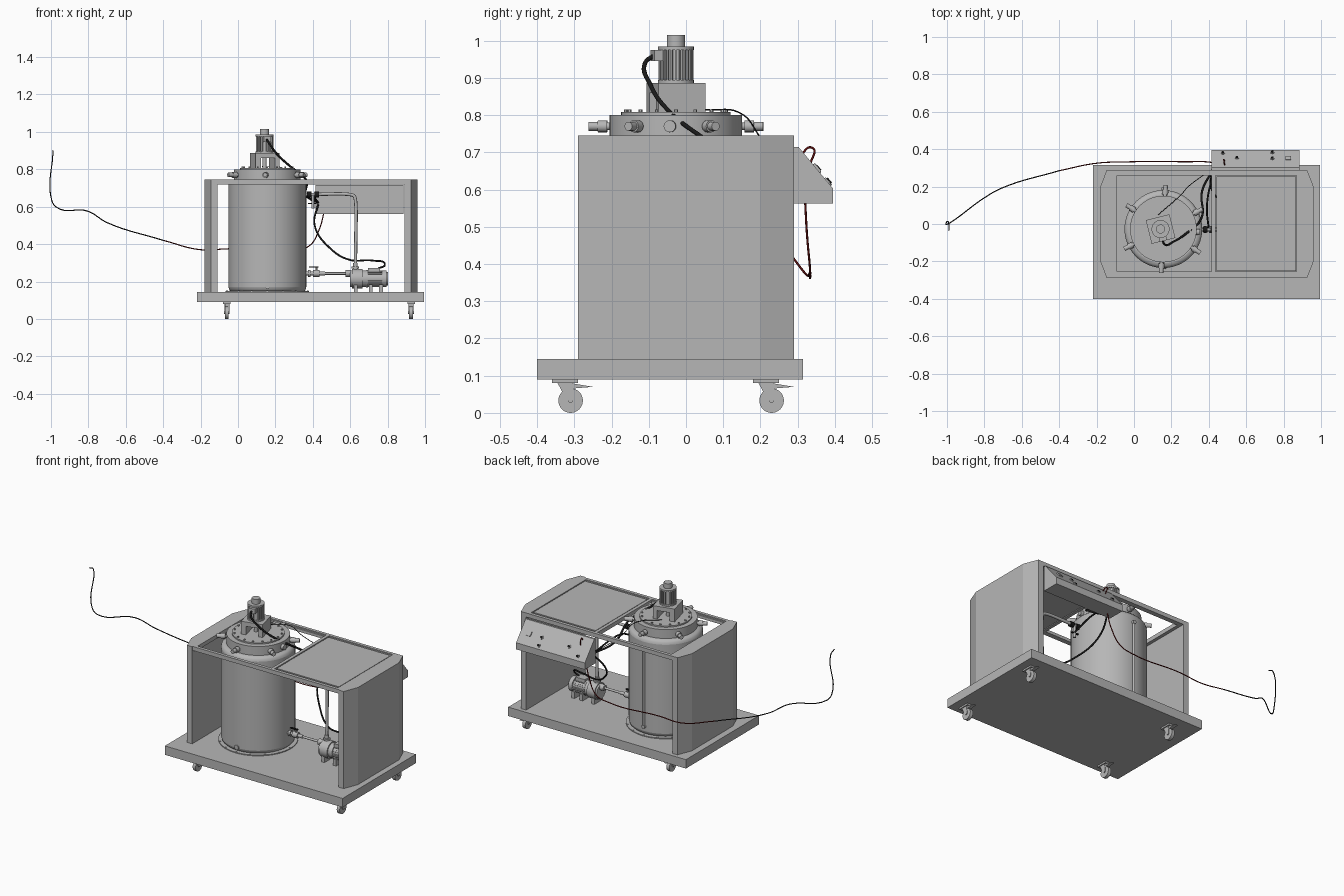
import bpy, bmesh, math
from mathutils import Vector, Matrix

cube = bpy.data.objects.get("Cube")
if cube:
    bpy.data.objects.remove(cube)


def material(name, red, green, blue):
    mat = bpy.data.materials.new(name)
    mat.use_nodes = True
    mat.diffuse_color = (red, green, blue, 1)
    mat.node_tree.nodes["Principled BSDF"].inputs["Base Color"].default_value = mat.diffuse_color
    return mat


GREY = material("brushed grey", .47, .47, .47)
BLACK = material("black rubber", .01, .01, .01)
RED = material("dark red cable", .12, .005, .005)
RIGHT, BACK, UP = Vector((1, 0, 0)), Vector((0, 1, 0)), Vector((0, 0, 1))


def finish(name, bm, mat, smooth=False):
    bmesh.ops.recalc_face_normals(bm, faces=bm.faces)
    mesh = bpy.data.meshes.new(name)
    bm.to_mesh(mesh)
    bm.free()
    ob = bpy.data.objects.new(name, mesh)
    bpy.context.collection.objects.link(ob)
    mesh.materials.append(mat)
    if smooth:
        bpy.ops.object.select_all(action='DESELECT')
        ob.select_set(True)
        bpy.context.view_layer.objects.active = ob
        bpy.ops.object.shade_smooth_by_angle(angle=math.radians(35))
    return ob


def box(name, low, high, mat=GREY, matrix=Matrix()):
    """Box between two corners, optionally placed by a matrix."""
    low, high = Vector(low), Vector(high)
    bm = bmesh.new()
    bmesh.ops.create_cube(bm, size=1)
    bmesh.ops.scale(bm, vec=high - low, verts=bm.verts)
    bmesh.ops.translate(bm, vec=(low + high) / 2, verts=bm.verts)
    bmesh.ops.transform(bm, matrix=matrix, verts=bm.verts)
    return finish(name, bm, mat)


def prism(name, outline, shift, mat=GREY):
    """Extrude a flat outline of 3D points along a vector."""
    bm = bmesh.new()
    face = bm.faces.new([bm.verts.new(point) for point in outline])
    geom = bmesh.ops.extrude_face_region(bm, geom=[face])["geom"]
    moved = [item for item in geom if isinstance(item, bmesh.types.BMVert)]
    bmesh.ops.translate(bm, vec=shift, verts=moved)
    return finish(name, bm, mat)


def stepped(name, start, direction, steps, mat=GREY, sides=32):
    """Round stack of (length, radius) steps along a direction."""
    bm = bmesh.new()
    travelled = 0
    for length, radius in steps:
        place = Matrix.Translation((0, 0, travelled + length / 2))
        bmesh.ops.create_cone(bm, cap_ends=True, segments=sides, radius1=radius, radius2=radius, depth=length, matrix=place)
        travelled += length
    turn = Vector(direction).to_track_quat('Z', 'Y').to_matrix().to_4x4()
    bmesh.ops.transform(bm, verts=bm.verts, matrix=Matrix.Translation(start) @ turn)
    return finish(name, bm, mat, True)


def cable(name, points, radius, mat=BLACK):
    curve = bpy.data.curves.new(name, 'CURVE')
    curve.dimensions = '3D'
    curve.bevel_depth, curve.bevel_resolution, curve.resolution_u = radius, 2, 8
    curve.use_fill_caps = True
    spline = curve.splines.new('BEZIER')
    spline.bezier_points.add(len(points) - 1)
    for knot, point in zip(spline.bezier_points, points):
        knot.co = point
        knot.handle_left_type = knot.handle_right_type = 'AUTO'
    curve.materials.append(mat)
    ob = bpy.data.objects.new(name, curve)
    bpy.context.collection.objects.link(ob)
    return ob


def spoke(degrees):
    return Matrix.Rotation(math.radians(degrees), 3, 'Z') @ RIGHT


# Wheeled base
deck, slab_bottom, rim = .145, .09, .745
box("base_slab", (-.22, -.4, slab_bottom), (.995, .315, deck))
wheel = .033
for x in (-.06, .925):
    for y in (-.31, .23):
        hub = Vector((x, y, wheel))
        box("caster_plate", (x - .02, y - .05, .08), (x + .02, y + .02, slab_bottom))
        stepped("caster_wheel", hub - RIGHT * .01, RIGHT, [(.02, wheel)])
        stepped("caster_axle", hub - RIGHT * .015, RIGHT, [(.03, .006)])
        for side in (-.014, .011):
            fork = [(x + side, y + a, b) for a, b in ((-.035, .08), (.005, .08), (.01, wheel), (-.01, wheel))]
            prism("caster_fork", fork, RIGHT * .003)
        pedal = [(x - .01, y + a, b) for a, b in ((0, .08), (.06, .07), (0, .065))]
        prism("caster_brake", pedal, RIGHT * .02)

# Side panels with bevelled outer corners, mirrored about the middle of the deck
middle, inner, front, back = .39, .5, -.285, .29
half = [(inner, back), (inner + .035, back), (inner + .07, .2)]
outline = half + [(x, -y) for x, y in reversed(half)]
for name, sign in (("left_side_panel", 1), ("right_side_panel", -1)):
    prism(name, [(middle + sign * x, y, deck) for x, y in outline], UP * (rim - deck))

# Top frame, stepped ledges and cover
left, right = middle + inner, middle - inner
rail, under = .02, rim - .025
for y, ledge in ((front, front + rail), (back - rail, back - rail * 1.5)):
    box("frame_rail", (right, y, under), (left, y + rail, rim))
    box("frame_ledge", (right, ledge, under), (left, ledge + rail / 2, rim - .007))
for x in (right, .415, left - rail):
    box("frame_crossbar", (x, front, under), (x + rail, back, rim))
box("top_cover", (.44, -.25, under), (.865, .255, rim - .002))

# Tank with a rounded shoulder
axis = Vector((.157, -.027, 0))
tank = .208
body = stepped("tank_body", axis + UP * deck, UP, [(rim - deck, tank)], sides=64)
shoulder = body.modifiers.new("shoulder", 'BEVEL')
shoulder.width, shoulder.segments = .025, 3
stepped("tank_foot", axis + UP * deck, UP, [(.005, tank + .015)], sides=64)
stepped("tank_lid", axis + UP * rim, UP, [(.055, .178), (.008, .147)], sides=64)
bolt = [(.007, .005)]
for index in range(16):
    out = spoke(index * 360 / 16)
    stepped("tank_foot_bolt", axis + out * .216 + UP * deck, UP, bolt, sides=6)
    stepped("lid_bolt", axis + out * .135 + UP * .805, UP, [(.01, .005)], sides=6)
for index in range(6):
    out = spoke(27 + 60 * index)
    stepped("lid_clamp_knob", axis + out * .165 + UP * .77, out, [(.02, .01), (.025, .016), (.025, .012)], sides=16)
stepped("lid_side_port", axis + spoke(-5) * .165 + UP * .77, spoke(-5), [(.03, .016)])
stepped("drain_port", axis - BACK * .2 + UP * .175, -BACK, [(.014, .014)])
gauge_low, gauge_high = .2, .68
stepped("level_tube", axis + BACK * (tank + .005) + UP * gauge_low, UP, [(gauge_high - gauge_low, .007)])
for z in (gauge_low, gauge_high):
    stepped("level_tube_fitting", axis + BACK * .2 + UP * z, BACK, [(.022, .011)])

# Stirrer bracket and finned motor
motor = axis - RIGHT * .015
turned = Matrix.Translation(motor) @ Matrix.Rotation(math.radians(14), 4, 'Z')
reach, seat, shelf, motor_foot = .065, .805, .86, .887
box("bracket_top", (-reach, -reach, shelf), (reach, reach, motor_foot), matrix=turned)
for name, a, b in (("bracket_right_wall", -reach, -.035), ("bracket_left_wall", .04, reach)):
    box(name, (a, -reach, seat), (b, reach, shelf), matrix=turned)
stepped("stirrer_shaft", motor + UP * .3, UP, [(shelf - .3, .01)])
stepped("motor_body", motor + UP * motor_foot, UP, [(.008, .048), (.08, .04), (.01, .048), (.03, .024)])
box("motor_terminal_box", (-.02, -reach, .945), (.02, -.04, .975), matrix=turned)
for index in range(24):
    spin = Matrix.Translation(motor) @ Matrix.Rotation(math.tau * index / 24, 4, 'Z')
    box("motor_fin", (.035, -.002, motor_foot), (.047, .002, .98), matrix=spin)

# Control console with buttons on its sloping face
console_right, console_left, lip, lip_top, peak = .415, .885, .395, .603, .715
side_outline = [(back, .562), (lip, .562), (lip, lip_top), (.302, peak), (back, peak)]
prism("control_console", [(console_right, y, z) for y, z in side_outline], RIGHT * (console_left - console_right))
facing = Vector((0, peak - lip_top, lip - .302)).normalized()
uphill = facing.cross(RIGHT)
uphill *= math.copysign(1, uphill.z)
lip_edge = Vector((0, lip, lip_top))
for x, climb in ((.475, .025), (.55, .065), (.74, .02), (.74, .07)):
    spot = lip_edge + RIGHT * x + uphill * climb
    stepped("button_ring", spot, facing, [(.004, .011)])
    stepped("button", spot, facing, [(.008, .007)], BLACK)
spot = lip_edge + RIGHT * .825 + uphill * .07
tilt = Matrix.Translation(spot) @ facing.to_track_quat('Z', 'Y').to_matrix().to_4x4()
box("console_switch", (-.014, -.014, 0), (.014, .014, .006), matrix=tilt)

# Pump with its finned motor
line_y = -.03
pump = Vector((.6, line_y, .215))
drive = pump + RIGHT * .085
stepped("pump_head", pump, RIGHT, [(.01, .045), (.055, .052), (.03, .044)])
stepped("pump_motor", drive, RIGHT, [(.01, .046), (.075, .039), (.025, .045), (.007, .036)])
for index in range(20):
    spin = Matrix.Translation(drive) @ Matrix.Rotation(math.tau * index / 20, 4, 'X')
    box("pump_motor_fin", (.01, -.0015, .035), (.085, .0015, .044), matrix=spin)
box("pump_terminal_box", (.695, line_y - .025, .25), (.76, line_y + .025, .272))
for x in (.62, .7, .755):
    box("pump_foot", (x, line_y - .04, deck), (x + .02, line_y + .04, .185))

# Suction line with valve, and return pipe back to the tank
thin, wide = .01, .018
suction = [(.02, thin), (.012, wide), (.013, thin), (.035, wide), (.03, thin), (.11, .007), (.03, wide)]
stepped("suction_line", (.355, line_y, .243), RIGHT, suction, sides=20)
stepped("valve_stem", (.42, line_y, .25), UP, [(.027, .005)])
box("valve_handle", (.38, line_y - .006, .274), (.43, line_y + .006, .28), BLACK)
riser, high = .628, .665
stepped("pump_outlet", (riser, line_y, .25), UP, [(.02, .014), (.01, .02), (.02, .012)], sides=20)
bend = [(riser, .28), (riser, high - .03), (riser - .008, high - .008), (riser - .03, high), (.36, high)]
cable("return_pipe", [(x, line_y, z) for x, z in bend], .009, GREY)
for x in (.37, .41):
    stepped("return_fitting", (x, line_y, high), RIGHT, [(.022, .016)], BLACK)
stepped("return_valve_stem", (.4, line_y, .59), UP, [(.07, .008)])
box("return_valve_handle", (.375, line_y - .006, .615), (.42, line_y + .006, .62), BLACK)

# Hoses and cables, most of them ending behind the console
inlet = Vector((.43, .3, .62))
cable("motor_hose", [(.15, -.075, .965), (.165, -.11, .94), (.21, -.095, .88), (.28, -.05, .815),
                     (.36, .03, .75), (.365, .18, .66), inlet], .006)
cable("pump_hose", [(.75, line_y, .27), (.785, line_y, .29), (.72, 0, .312), (.6, .03, .315),
                    (.49, .1, .38), (.41, .2, .5), inlet], .005)
cable("valve_hose", [(.4, line_y, .62), (.39, .1, .67), inlet], .005)
cable("sensor_wire", [(.13, .05, .815), (.25, .155, .8), (.29, .2, .74), inlet], .002)
cable("console_wire", [(.49, .3, .68), (.48, .34, .712), (.485, .335, .67)], .003, RED)
joint = (-.4, .285, .42)
cable("trailing_wire_red", [(.46, .32, .57), (.435, .325, .48), (.38, .333, .39), (.3, .333, .368),
                            (-.05, .332, .375), (-.2, .325, .37), joint], .003, RED)
cable("trailing_wire_black", [joint, (-.7, .195, .515), (-.8, .14, .575), (-.97, .015, .597),
                              (-.996, 0, .635), (-.99, 0, .88), (-.99, -.035, .9)], .003)
